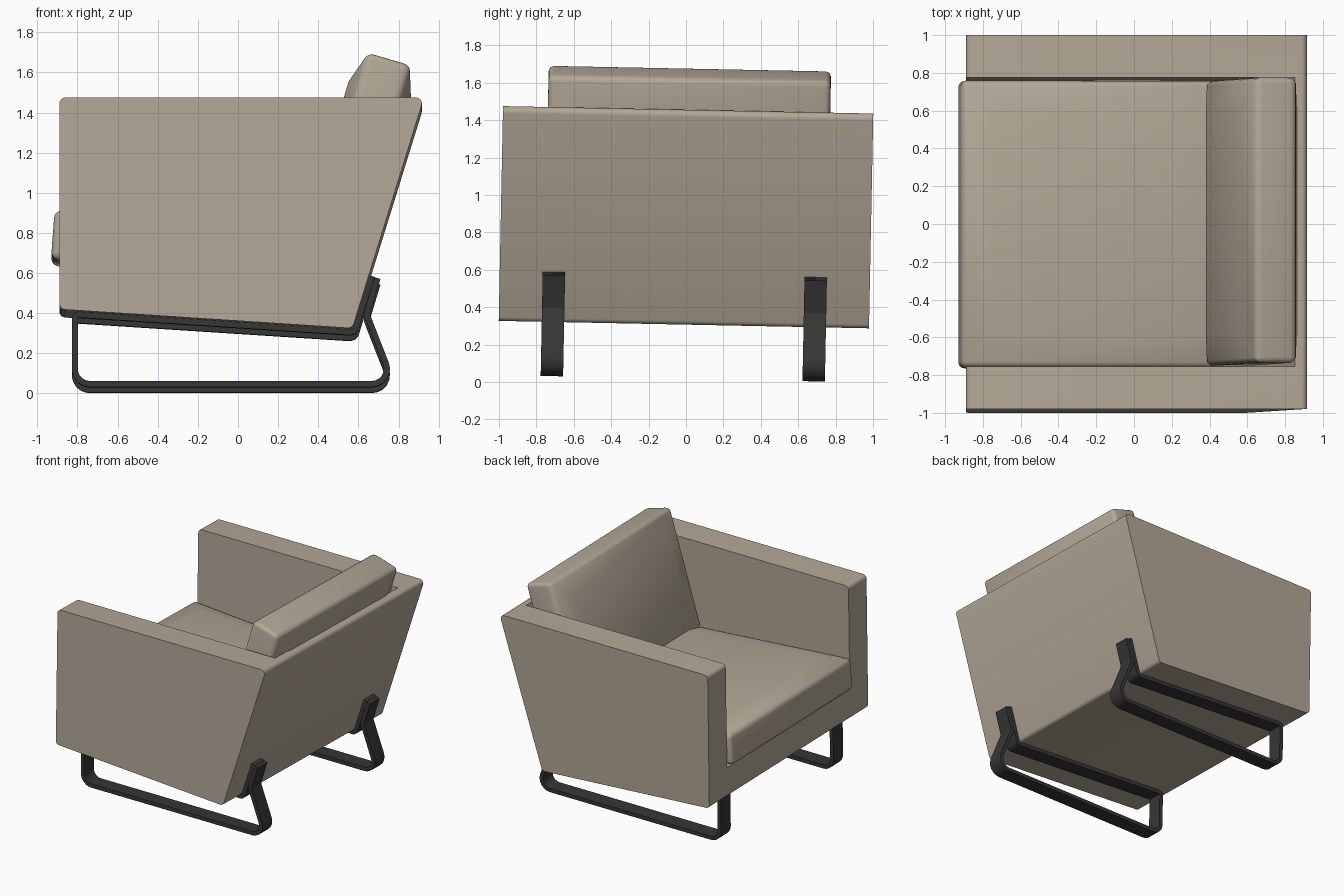
import bpy, bmesh, math
from mathutils import Vector, Matrix

if "Cube" in bpy.data.objects:
    bpy.data.objects.remove(bpy.data.objects["Cube"])

# The whole chair leans slightly sideways
PIVOT = Vector((0, 0, 0.88))
TILT = Matrix.Translation(PIVOT) @ Matrix.Rotation(-0.02, 4, 'X') @ Matrix.Translation(-PIVOT)


def material(name, color):
    m = bpy.data.materials.new(name)
    m.diffuse_color = color
    m.use_nodes = True
    m.node_tree.nodes["Principled BSDF"].inputs["Base Color"].default_value = m.diffuse_color
    return m


FABRIC = material("fabric", (0.45, 0.39, 0.31, 1))
METAL = material("dark_metal", (0.035, 0.037, 0.035, 1))


def add_object(name, bm, mat, matrix=Matrix.Identity(4)):
    bmesh.ops.recalc_face_normals(bm, faces=bm.faces)
    me = bpy.data.meshes.new(name)
    bm.to_mesh(me)
    bm.free()
    me.materials.append(mat)
    ob = bpy.data.objects.new(name, me)
    bpy.context.collection.objects.link(ob)
    ob.matrix_world = TILT @ matrix
    return ob


def activate(ob):
    bpy.ops.object.select_all(action='DESELECT')
    ob.select_set(True)
    bpy.context.view_layer.objects.active = ob


def smooth(ob, angle=35):
    activate(ob)
    bpy.ops.object.shade_smooth_by_angle(angle=math.radians(angle))


def fillet(a, b, c, r, n=5):
    """Points of an arc of radius r rounding corner b."""
    a, b, c = Vector(a), Vector(b), Vector(c)
    u, v = (a - b).normalized(), (c - b).normalized()
    half = u.angle(v) / 2
    centre = b + (u + v).normalized() * (r / math.sin(half))
    p, q = b + u * (r / math.tan(half)) - centre, b + v * (r / math.tan(half)) - centre
    sweep = p.angle_signed(q)
    return [centre + Matrix.Rotation(-sweep * i / n, 2) @ p for i in range(n + 1)]


def extrude_profile(outline, y0, y1):
    bm = bmesh.new()
    face = bm.faces.new([bm.verts.new((x, y0, z)) for x, z in outline])
    new = bmesh.ops.extrude_face_region(bm, geom=[face])["geom"]
    bmesh.ops.translate(bm, vec=(0, y1 - y0, 0),
                        verts=[g for g in new if isinstance(g, bmesh.types.BMVert)])
    return bm


# Shell: arms, back and base in one block with the seat space cut out
side = [(-0.89, 0.40), (0.57, 0.305), (0.927, 1.455), (-0.89, 1.455)]
outline = []
for i, p in enumerate(side):
    outline += fillet(side[i - 1], p, side[(i + 1) % 4], 0.03)
shell = add_object("armchair_shell", extrude_profile(outline, -0.99, 0.99), FABRIC)

hollow = [(-1.2, 0.658), (0.565, 0.525), (1.019, 2.0), (-1.2, 2.0)]
cutter = add_object("seat_space_cutter", extrude_profile(hollow, -0.765, 0.765), FABRIC)
cutter.hide_render = True
mod = shell.modifiers.new("seat_space", 'BOOLEAN')
mod.operation, mod.solver, mod.object = 'DIFFERENCE', 'EXACT', cutter
activate(shell)
bpy.ops.object.modifier_apply(modifier=mod.name)
bpy.data.objects.remove(cutter)
smooth(shell)


# Cushions: boxes with a raised crown on both broad sides
def cushion(name, length, width, thick, inset, crown, centre, pitch):
    bm = bmesh.new()
    bmesh.ops.create_cube(bm, size=1, matrix=Matrix.Diagonal((length, width, thick, 1)))
    for f in [f for f in bm.faces if abs(f.normal.z) > 0.9]:
        s = math.copysign(crown, f.normal.z)
        bmesh.ops.inset_region(bm, faces=[f], thickness=inset)
        bmesh.ops.translate(bm, verts=f.verts[:], vec=(0, 0, s))
    ob = add_object(name, bm, FABRIC,
                    Matrix.Translation(centre) @ Matrix.Rotation(pitch, 4, 'Y'))
    bev = ob.modifiers.new("soft_edges", 'BEVEL')
    bev.width, bev.segments, bev.angle_limit = 0.03, 4, math.radians(40)
    activate(ob)
    bpy.ops.object.modifier_apply(modifier=bev.name)
    smooth(ob)


cushion("seat_cushion", 1.5, 1.52, 0.23, 0.24, 0.045, (-0.175, 0, 0.719), 0.075)
phi, back_len = 0.285, 0.93
cushion("back_cushion", back_len, 1.51, 0.215, 0.23, 0.055,
        (0.752 - back_len / 2 * math.sin(phi), 0.005, 1.652 - back_len / 2 * math.cos(phi)),
        phi - math.pi / 2)


# Legs: one bent flat bar per side, overlapping itself up the back
def ribbon(path, thick):
    left, right = [], []
    for i, p in enumerate(path):
        d0 = (p - path[i - 1]).normalized() if i else (path[1] - p).normalized()
        d1 = (path[i + 1] - p).normalized() if i < len(path) - 1 else d0
        n0, n1 = Vector((-d0.y, d0.x)), Vector((-d1.y, d1.x))
        off = (n0 + n1) * (thick / 2 / (1 + n0.dot(n1)))
        left.append(p + off)
        right.append(p - off)
    return left, right


bends = [((0.666, 0.57), 0), ((0.581, 0.289), 0.035), ((-0.813, 0.379), 0.02),
         ((-0.813, 0.032), 0.075), ((0.777, 0.032), 0.075), ((0.641, 0.38), 0.04),
         ((0.695, 0.56), 0)]
path = [Vector(bends[0][0])]
for (a, _), (b, r), (c, _) in zip(bends, bends[1:], bends[2:]):
    path += fillet(a, b, c, r, 6)
path.append(Vector(bends[-1][0]))
left, right = ribbon(path, 0.03)

for name, y in (("front_side_leg", -0.70), ("rear_side_leg", 0.70)):
    bm = bmesh.new()
    rings = [[bm.verts.new((p.x, y + dy, p.y)) for p, dy in
              ((l, -0.06), (r, -0.06), (r, 0.06), (l, 0.06))] for l, r in zip(left, right)]
    for a, b in zip(rings, rings[1:]):
        for k in range(4):
            bm.faces.new((a[k], a[(k + 1) % 4], b[(k + 1) % 4], b[k]))
    bm.faces.new(rings[0])
    bm.faces.new(rings[-1][::-1])
    smooth(add_object(name, bm, METAL))
